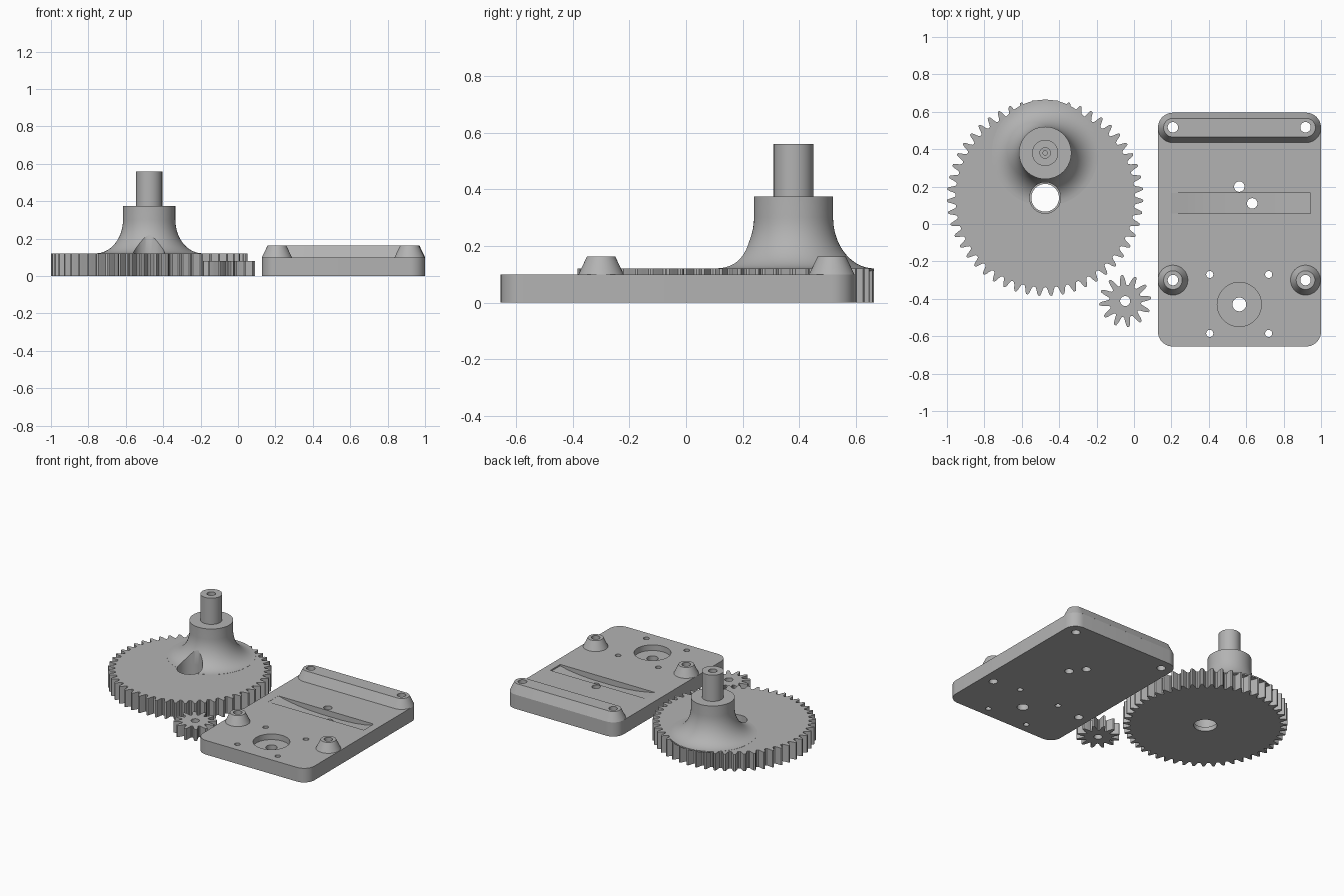
import bpy, bmesh
from math import sin, cos, pi, tau, radians

if "Cube" in bpy.data.objects:
    bpy.data.objects.remove(bpy.data.objects["Cube"])

grey = bpy.data.materials.new("plastic grey")
grey.diffuse_color = (0.45, 0.45, 0.45, 1)
grey.use_nodes = True
grey.node_tree.nodes["Principled BSDF"].inputs["Base Color"].default_value = grey.diffuse_color


def make(name, bm):
    bmesh.ops.recalc_face_normals(bm, faces=bm.faces)
    me = bpy.data.meshes.new(name)
    bm.to_mesh(me)
    bm.free()
    me.materials.append(grey)
    ob = bpy.data.objects.new(name, me)
    bpy.context.collection.objects.link(ob)
    return ob


def loft(name, rings):
    """Closed solid through rings with equal point counts."""
    bm = bmesh.new()
    vs = [[bm.verts.new(p) for p in r] for r in rings]
    n = len(vs[0])
    for a, b in zip(vs, vs[1:]):
        for i in range(n):
            j = (i + 1) % n
            bm.faces.new((a[i], a[j], b[j], b[i]))
    bm.faces.new(vs[0][::-1])
    bm.faces.new(vs[-1])
    return make(name, bm)


def lathe(name, x, y, profile, n=64):
    return loft(name, [[(x + r * cos(tau * i / n), y + r * sin(tau * i / n), z)
                        for i in range(n)] for r, z in profile])


def rounded(x0, x1, y0, y1, r, z, n=10):
    """Rounded rectangle ring; x/y limits are the corner centres."""
    pts = []
    for k, (cx, cy) in enumerate(((x1, y1), (x0, y1), (x0, y0), (x1, y0))):
        for i in range(n + 1):
            a = pi / 2 * (k + i / n)
            pts.append((cx + r * cos(a), cy + r * sin(a), z))
    return pts


def gear(name, x, y, teeth, root, tip, height, phase):
    # one tooth: rounded valley, flank, narrow rounded tip
    tooth = [(0.0, 0.0), (0.14, 0.06), (0.24, 0.35), (0.32, 0.7), (0.41, 0.97),
             (0.5, 1.0), (0.59, 0.97), (0.68, 0.7), (0.76, 0.35), (0.86, 0.06)]
    ring = []
    for t in range(teeth):
        for f, h in tooth:
            a = tau * (t + f - 0.5) / teeth + phase
            r = root + (tip - root) * h
            ring.append((x + r * cos(a), y + r * sin(a)))
    return loft(name, [[(px, py, z) for px, py in ring] for z in (0, height)])


def cut(ob, cutters):
    for c in cutters:
        m = ob.modifiers.new("cut", 'BOOLEAN')
        m.operation = 'DIFFERENCE'
        m.solver = 'EXACT'
        m.object = c
        bpy.context.view_layer.objects.active = ob
        bpy.ops.object.modifier_apply(modifier=m.name)


def hole(x, y, r, z0=-0.1, z1=0.5, n=32):
    c = lathe("hole_cutter", x, y, [(r, z0), (r, z1)], n)
    c.hide_render = True
    helpers.append(c)
    return c


helpers = []

# Large gear with eccentric flared hub
GX, GY, HY = -0.475, 0.14, 0.38
big = gear("large_gear", GX, GY, 51, 0.478, 0.525, 0.12, pi / 2)
flare = [(0.285, 0.112), (0.285, 0.121)]
for i in range(1, 15):
    a = pi / 2 * i / 14
    flare.append((0.285 - 0.145 * sin(a), 0.121 + 0.18 * (1 - cos(a))))
hub = lathe("crank_hub", GX, HY, flare + [(0.14, 0.375), (0.07, 0.375), (0.07, 0.56)])
bore = hole(GX, GY, 0.083, 0.03, 0.6, 48)
cut(big, [bore, hole(GX, GY, 0.074, -0.1, 0.6, 48)])
cut(hub, [bore, hole(GX, HY, 0.028, 0.46, 0.7), hole(GX, HY, 0.012, 0.4, 0.65, 16)])

# Small pinion
pinion = gear("pinion_gear", -0.047, -0.412, 12, 0.085, 0.14, 0.08, radians(97))
cut(pinion, [hole(-0.047, -0.412, 0.027)])

# Base plate
plate = loft("base_plate", [rounded(0.208, 0.92, -0.575, 0.515, 0.08, z) for z in (0, 0.1)])

# Tapered back ridge and two front posts
MX = (0.208, 0.917)
ridge = loft("back_ridge", [rounded(0.208, 0.92, 0.515, 0.5151, r, z)
                            for r, z in ((0.08, 0.1), (0.05, 0.163))])
posts = [lathe("front_post", x, -0.3, [(0.08, 0.1), (0.05, 0.163)], 40) for x in MX]

# Mounting holes
for x, post in zip(MX, posts):
    back, front = hole(x, 0.517, 0.028), hole(x, -0.3, 0.028)
    cut(ridge, [back])
    cut(post, [front])
    cut(plate, [back, front])

# Motor recess, shaft hole, screw holes and two centre holes
cut(plate, [hole(0.563, -0.43, 0.118, 0.06, 0.3, 48), hole(0.563, -0.43, 0.037)])
cut(plate, [hole(x, y, 0.019, n=24) for x in (0.405, 0.72) for y in (-0.27, -0.585)])

# Shallow groove with a curved floor
floor = [(0.2, 0.12), (0.2, 0.099), (0.27, 0.085), (0.34, 0.073), (0.42, 0.065), (0.52, 0.06),
         (0.7, 0.06), (0.8, 0.066), (0.88, 0.076), (0.945, 0.09), (0.945, 0.12)]
groove = loft("groove_cutter", [[(x, y, z) for x, z in floor] for y in (0.055, 0.165)])
groove.hide_render = True
helpers.append(groove)
cut(plate, [groove, hole(0.563, 0.2, 0.028), hole(0.632, 0.11, 0.028)])

# Clean up cutters and shade
for h in helpers:
    bpy.data.objects.remove(h, do_unlink=True)
for ob in bpy.context.collection.objects:
    bpy.ops.object.select_all(action='DESELECT')
    ob.select_set(True)
    bpy.context.view_layer.objects.active = ob
    bpy.ops.object.shade_smooth_by_angle(angle=radians(25))
